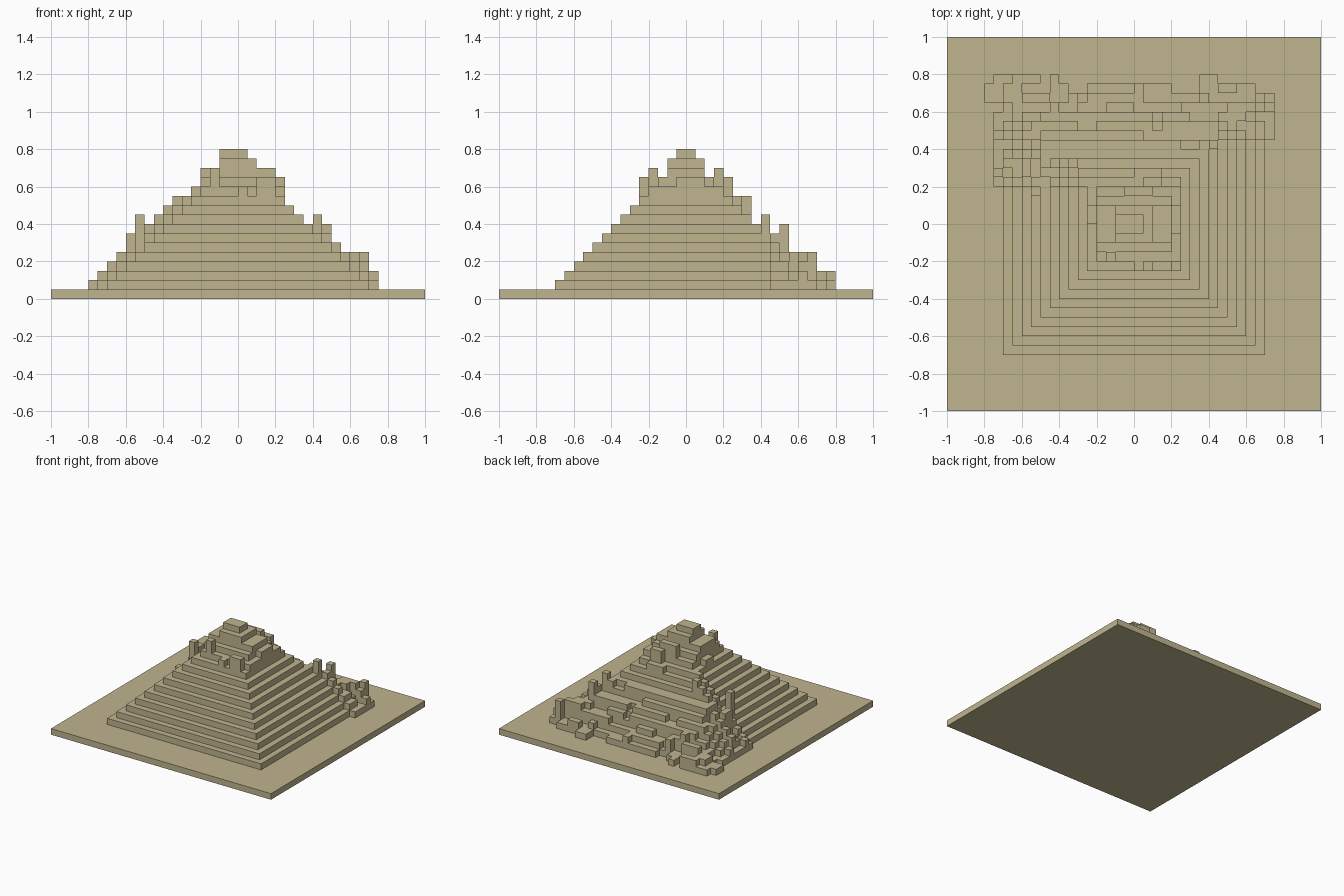
import bpy
import bmesh
import random

random.seed(7)
CELL = 0.05
RANGE = range(-17, 17)

cube = bpy.data.objects.get("Cube")
if cube:
    bpy.data.objects.remove(cube, do_unlink=True)

sand = bpy.data.materials.new("sandstone")
sand.use_nodes = True
colour = (0.53, 0.46, 0.28, 1)
sand.diffuse_color = colour
sand.node_tree.nodes["Principled BSDF"].inputs["Base Color"].default_value = colour


def finish(bm, name):
    mesh = bpy.data.meshes.new(name)
    bm.to_mesh(mesh)
    bm.free()
    mesh.materials.append(sand)
    obj = bpy.data.objects.new(name, mesh)
    bpy.context.collection.objects.link(obj)


# Ground slab
bm = bmesh.new()
bmesh.ops.create_cube(bm, size=1)
bmesh.ops.scale(bm, vec=(2, 2, CELL), verts=bm.verts)
bmesh.ops.translate(bm, vec=(0, 0, CELL / 2), verts=bm.verts)
finish(bm, "ground_slab")

# Column heights, counted in blocks: regular terraces
height = {}
for j in RANGE:
    for i in RANGE:
        ring = int(max(abs(i + 0.5), abs(j + 0.5)))
        height[i, j] = max(1, min(11, 15 - ring))


def pile(x0, x1, y0, y1, level):
    for i in range(x0, x1):
        for j in range(y0, y1):
            height[i, j] = max(height[i, j], level)


# Crumbled rear: short runs of blocks lying on the terraces
def crumbled(i, j):
    x, y = i + 0.5, j + 0.5
    if max(abs(x), abs(y)) > 15:
        return False
    if y >= abs(x):
        return y > 5
    return y > (4 if x < 0 else 9)


for j in RANGE:
    run, lift = 0, 0
    for i in RANGE:
        if run == 0:
            low = j > 9 or i < -8
            run = random.randint(1, 3 if low else 6)
            lift = random.choice((0, 0, 1, 1, 1, 2) if low else (0, 0, 1, 1))
        run -= 1
        if crumbled(i, j):
            height[i, j] += lift

# Fallen blocks and standing stubs around the rear
for block in [
    (-15, -13, 15, 16, 2), (-13, -10, 15, 16, 3), (-9, -8, 15, 16, 2),
    (7, 9, 15, 16, 2), (-16, -14, 13, 15, 2), (14, 15, 13, 14, 2),
    (13, 14, 13, 14, 5), (9, 10, 10, 11, 8), (8, 9, 8, 9, 9),
    (-11, -10, 3, 4, 9), (-8, -7, 6, 7, 10), (-15, -14, 4, 12, 2),
    (-10, -9, 2, 3, 6), (-12, -11, 5, 7, 7),
]:
    pile(*block)

# Worn summit, from broad to narrow, then its loose teeth
for block in [
    (-4, 5, -4, 4, 12), (-4, 4, -3, 3, 13), (-4, 4, -2, 2, 14),
    (-2, 2, -2, 2, 15), (-2, 1, -1, 1, 16),
    (0, 1, -5, -4, 12), (2, 4, -5, -4, 13), (4, 5, -1, 2, 13),
    (-5, -4, 0, 2, 12), (-1, 2, 3, 4, 14), (-3, -2, -4, -3, 14),
    (1, 3, 4, 5, 13), (5, 6, -6, -5, 10),
]:
    pile(*block)

# Skin the columns with flat block faces
bm = bmesh.new()


def quad(*corners):
    bm.faces.new([bm.verts.new([c * CELL for c in p]) for p in corners])


for (i, j), h in height.items():
    if h <= 1:
        continue
    quad((i, j, h), (i + 1, j, h), (i + 1, j + 1, h), (i, j + 1, h))
    sides = [
        (0, -1, (i, j), (i + 1, j)),
        (1, 0, (i + 1, j), (i + 1, j + 1)),
        (0, 1, (i + 1, j + 1), (i, j + 1)),
        (-1, 0, (i, j + 1), (i, j)),
    ]
    for dx, dy, a, b in sides:
        for z in range(height.get((i + dx, j + dy), 1), h):
            quad((*a, z), (*b, z), (*b, z + 1), (*a, z + 1))
bmesh.ops.remove_doubles(bm, verts=bm.verts, dist=0.001)
finish(bm, "ruined_step_pyramid")
